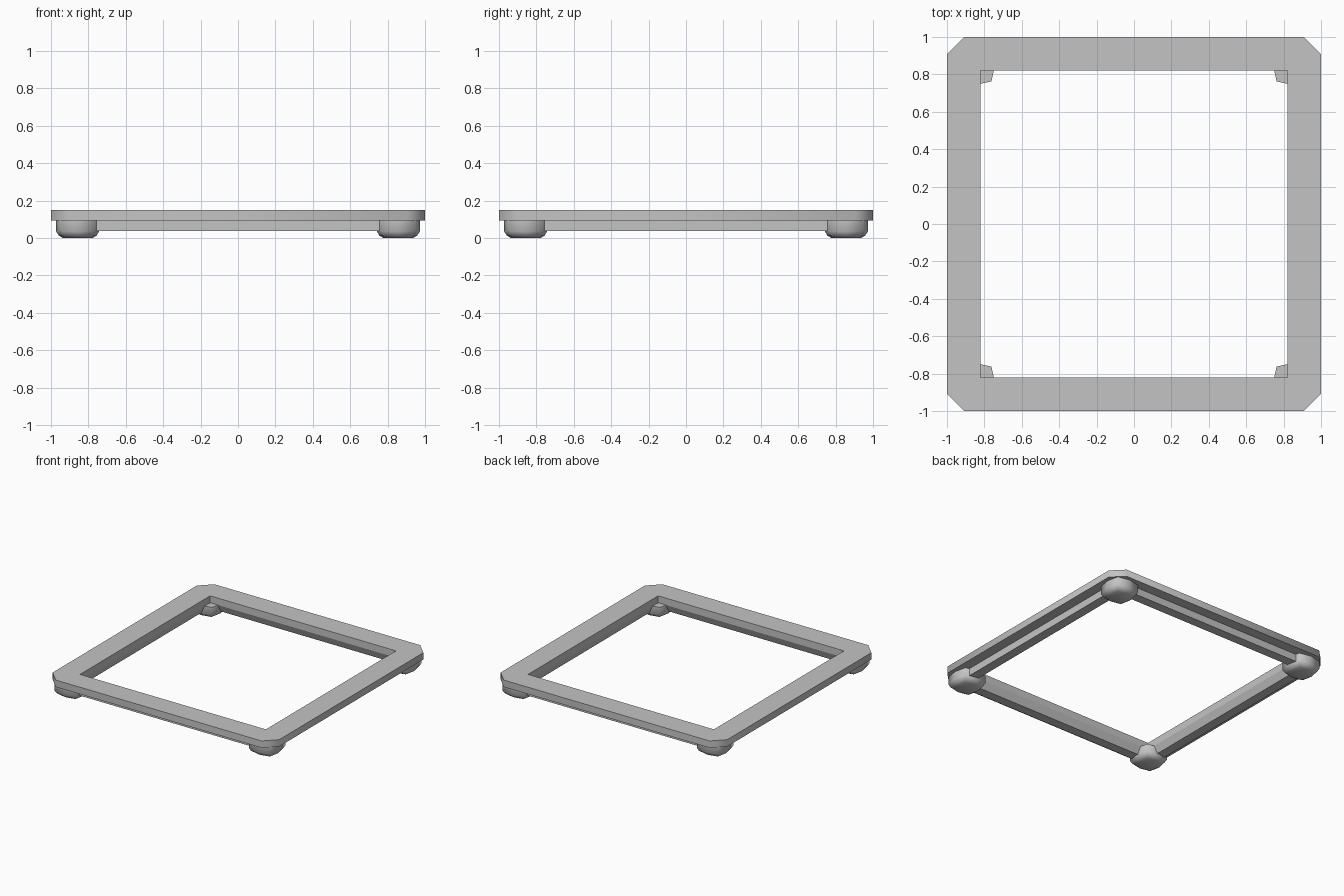
import bpy
import bmesh
import math

cube = bpy.data.objects.get("Cube")
if cube:
    bpy.data.objects.remove(cube, do_unlink=True)

GREY = (0.55, 0.55, 0.55, 1.0)
grey = bpy.data.materials.new("plain grey")
grey.use_nodes = True
grey.diffuse_color = GREY
grey.node_tree.nodes["Principled BSDF"].inputs["Base Color"].default_value = GREY


def loft(name, rings, loop, smooth_angle=None):
    """Join equal-length rings with quads; loop back to the first, or cap both ends."""
    bm = bmesh.new()
    loops = [[bm.verts.new(p) for p in ring] for ring in rings]
    n = len(loops[0])
    pairs = list(zip(loops, loops[1:]))
    if loop:
        pairs.append((loops[-1], loops[0]))
    else:
        bm.faces.new(loops[0])
        bm.faces.new(loops[-1])
    for a, b in pairs:
        for i in range(n):
            j = (i + 1) % n
            bm.faces.new((a[i], a[j], b[j], b[i]))
    bmesh.ops.remove_doubles(bm, verts=bm.verts, dist=0.0001)
    bmesh.ops.recalc_face_normals(bm, faces=bm.faces)
    mesh = bpy.data.meshes.new(name)
    bm.to_mesh(mesh)
    bm.free()
    mesh.materials.append(grey)
    obj = bpy.data.objects.new(name, mesh)
    bpy.context.collection.objects.link(obj)
    if smooth_angle:
        bpy.ops.object.select_all(action="DESELECT")
        obj.select_set(True)
        bpy.context.view_layer.objects.active = obj
        bpy.ops.object.shade_smooth_by_angle(angle=math.radians(smooth_angle))
    return obj


def square_ring(half, z, cut=0.0):
    """Square with cut corners, two points per corner."""
    s = half - cut
    return [(half, -s, z), (half, s, z), (s, half, z), (-s, half, z),
            (-half, s, z), (-half, -s, z), (-s, -half, z), (s, -half, z)]


def foot_ring(cx, cy, z, scale):
    """Bulged square: points at the sides and, further out, at the corners."""
    points = []
    for i in range(8):
        a = i * math.pi / 4
        r = (0.134 if i % 2 else 0.115) * scale
        points.append((cx + r * math.cos(a), cy + r * math.sin(a), z))
    return points


# Top rim with cut outer corners
loft("top_rim", [square_ring(1.0, 0.15, 0.092), square_ring(1.0, 0.095, 0.092),
                 square_ring(0.82, 0.095), square_ring(0.82, 0.15)], True, 50)

# Lower frame, its inner face leaning outward
loft("lower_frame", [square_ring(0.92, 0.095), square_ring(0.92, 0.037),
                     square_ring(0.845, 0.037), square_ring(0.82, 0.095)], True)

# Four rounded feet under the corners
for side, sx in (("left", 1), ("right", -1)):
    for end, sy in (("front", -1), ("back", 1)):
        cx, cy = sx * 0.857, sy * 0.857
        rings = [foot_ring(cx, cy, z, s)
                 for z, s in ((0.095, 1.0), (0.035, 1.0), (0.012, 0.87), (0.0, 0.68))]
        loft(f"{end}_{side}_foot", rings, False, 75)
